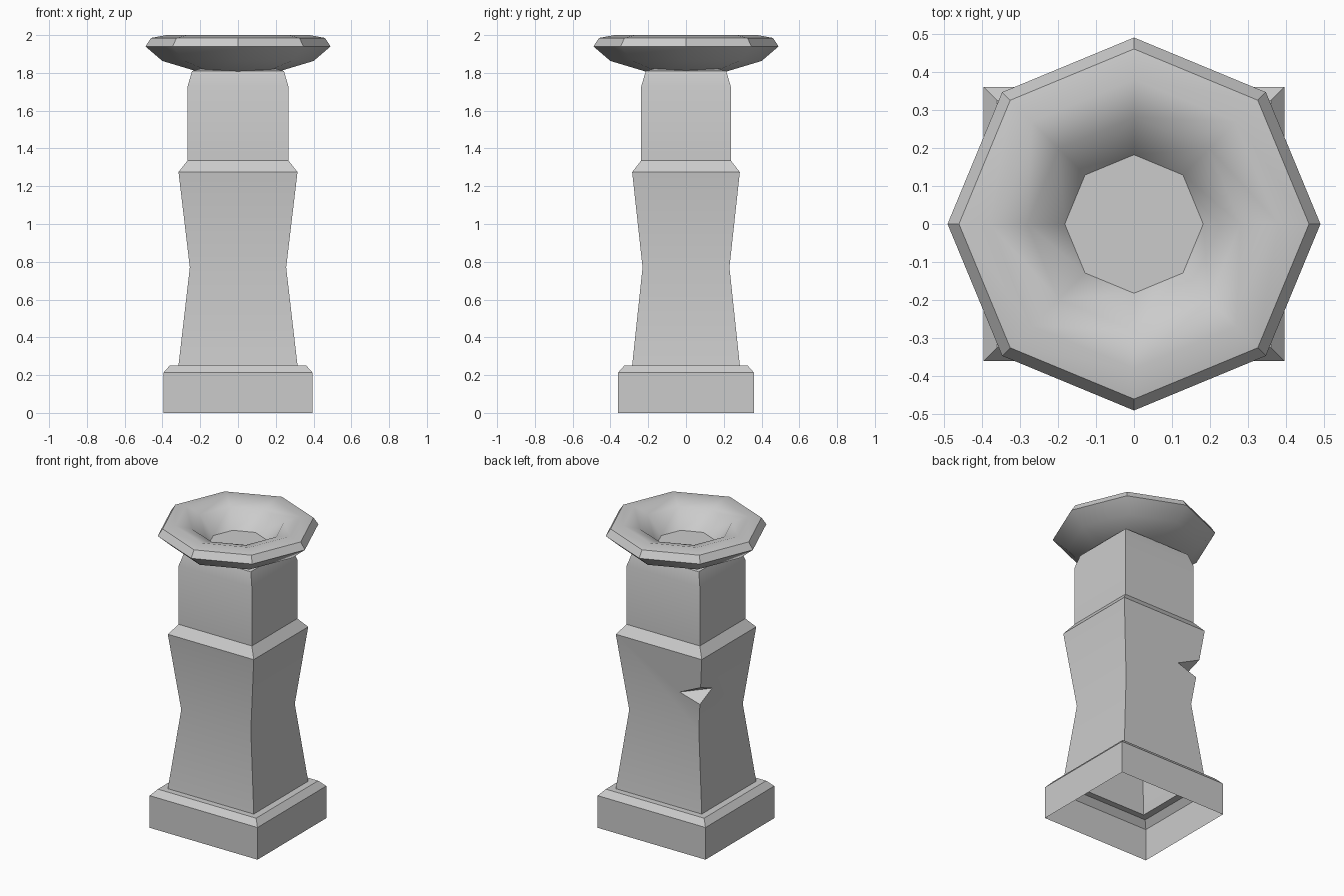
import bpy, bmesh, math
from mathutils import Vector

if "Cube" in bpy.data.objects:
    bpy.data.objects.remove(bpy.data.objects["Cube"])


def finish(bm, name, angle):
    me = bpy.data.meshes.new(name)
    bm.to_mesh(me)
    bm.free()
    ob = bpy.data.objects.new(name, me)
    bpy.context.collection.objects.link(ob)
    bpy.ops.object.select_all(action='DESELECT')
    ob.select_set(True)
    bpy.context.view_layer.objects.active = ob
    bpy.ops.object.shade_smooth_by_angle(angle=math.radians(angle))
    return ob


def bridge(bm, low, high, skip=()):
    n = len(low)
    for i in range(n):
        if i not in skip:
            j = (i + 1) % n
            bm.faces.new((low[i], low[j], high[j], high[i]))


# Pedestal: one rectangular shell, open underneath (half x, half y, z)
profile = [(0.395, 0.36, 0), (0.395, 0.36, 0.213), (0.36, 0.325, 0.252),
           (0.315, 0.285, 0.252), (0.255, 0.23, 0.77), (0.315, 0.285, 1.275),
           (0.268, 0.238, 1.335), (0.268, 0.238, 1.725), (0.243, 0.213, 1.81),
           (0.19, 0.16, 1.825)]
bm = bmesh.new()
rings = [[bm.verts.new((sx * x, sy * y, z))
          for sx, sy in ((-1, -1), (1, -1), (1, 1), (-1, 1))]
         for x, y, z in profile]
WAIST = 4
for k in range(len(rings) - 1):
    bridge(bm, rings[k], rings[k + 1], (2, 3) if k == WAIST else ())
bm.faces.new(rings[-1])

# Chipped corner on the back left edge, above the waist
lo, hi = rings[WAIST], rings[WAIST + 1]


def on_edge(z, dx=0.0, dy=0.0):
    p = lo[3].co.lerp(hi[3].co, (z - 0.77) / 0.505)
    return bm.verts.new(p + Vector((dx, -dy, 0)))


bottom, top = on_edge(0.955), on_edge(1.075)
back_pt, left_pt = on_edge(1.0, dx=0.15), on_edge(1.02, dy=0.125)
bm.faces.new((lo[2], lo[3], bottom, back_pt, top, hi[3], hi[2]))
bm.faces.new((lo[3], lo[0], hi[0], hi[3], top, left_pt, bottom))
bm.faces.new((bottom, left_pt, back_pt))
bm.faces.new((top, back_pt, left_pt))
finish(bm, "pedestal", 30)

# Bowl: eight-sided dish (radius, z), from underside over the rim to the floor
dish = [(0.20, 1.803), (0.40, 1.863), (0.49, 1.94), (0.46, 1.985),
        (0.38, 2.0), (0.28, 1.97), (0.182, 1.855)]
bm = bmesh.new()
rings = [[bm.verts.new((r * math.cos(i * math.pi / 4), r * math.sin(i * math.pi / 4), z))
          for i in range(8)] for r, z in dish]
for a, b in zip(rings, rings[1:]):
    bridge(bm, a, b)
bm.faces.new(rings[-1])
bm.faces.new(rings[0][::-1])
finish(bm, "bowl", 35)
